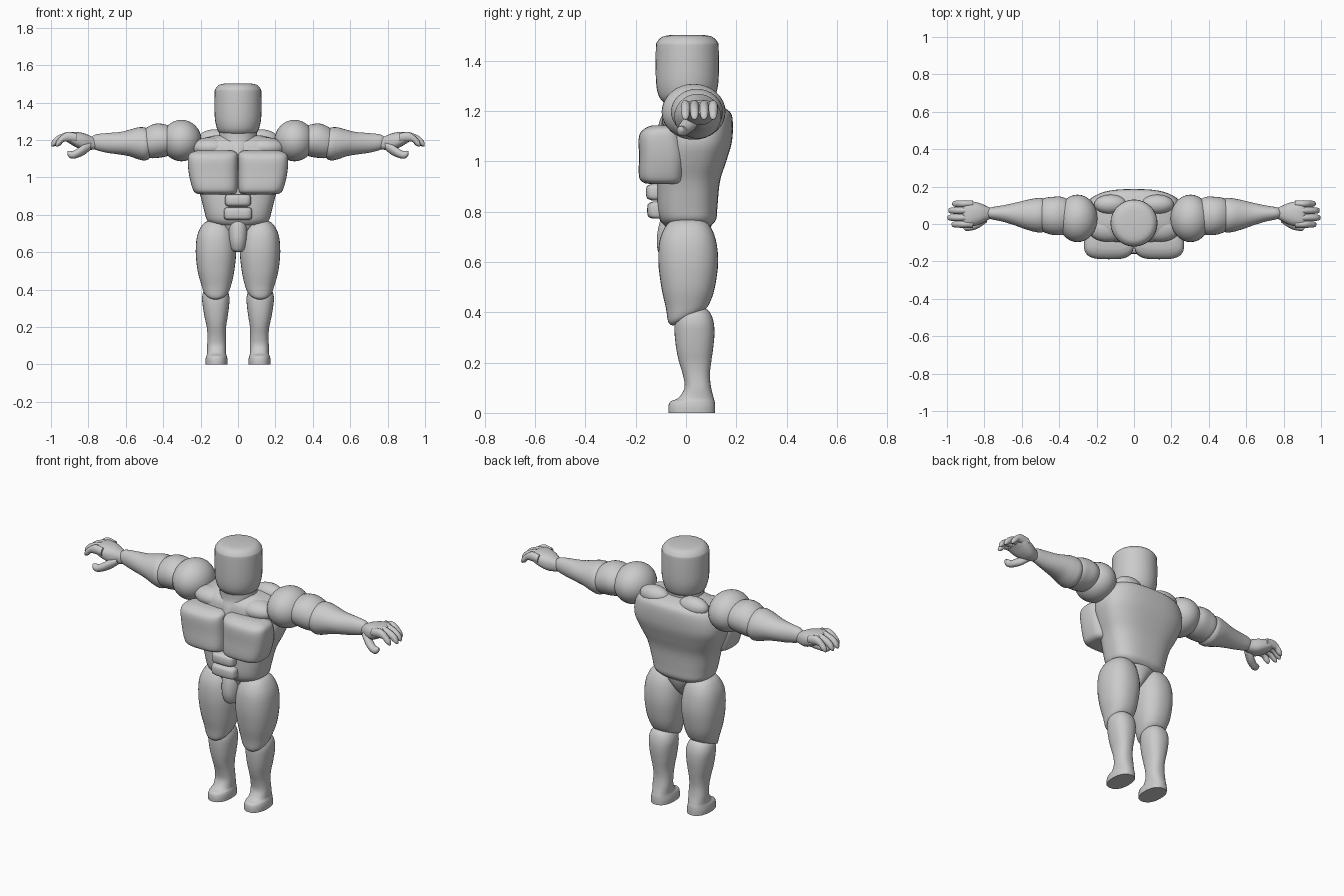
import bpy, bmesh, math
from mathutils import Vector

skin = bpy.data.materials.new("plain grey")
skin.diffuse_color = (0.6, 0.6, 0.6, 1)


def finish(name, bm, mirror):
    bmesh.ops.recalc_face_normals(bm, faces=bm.faces)
    me = bpy.data.meshes.new(name)
    bm.to_mesh(me)
    bm.free()
    me.materials.append(skin)
    ob = bpy.data.objects.new(name, me)
    bpy.context.collection.objects.link(ob)
    bpy.ops.object.select_all(action='DESELECT')
    ob.select_set(True)
    bpy.context.view_layer.objects.active = ob
    bpy.ops.object.shade_smooth_by_angle(angle=math.radians(50))
    if mirror:
        mod = ob.modifiers.new("mirror", 'MIRROR')
        mod.use_mirror_merge = False
    return ob


def spline(rows, steps):
    """Catmull-Rom interpolation through the section rows."""
    rows = [Vector(tuple(r) + (0,) * (6 - len(r))) for r in rows]
    out = []
    for i in range(len(rows) - 1):
        p0, p1, p2 = rows[max(i - 1, 0)], rows[i], rows[i + 1]
        p3 = rows[min(i + 2, len(rows) - 1)]
        for s in range(steps):
            t = s / steps
            out.append(0.5 * (2 * p1 + (p2 - p0) * t + (2 * p0 - 5 * p1 + 4 * p2 - p3) * t * t
                              + (3 * p1 - p0 - 3 * p2 + p3) * t ** 3))
    return out + [rows[-1]]


def loft(name, axis, rows, power=2.0, mirror=True, n=32, steps=4):
    """Rows are (position, a_min, a_max, b_min, b_max, tilt); a, b = x, y along z or y, z along x."""
    bm = bmesh.new()
    rings = []
    for t, a0, a1, b0, b1, tilt in spline(rows, steps):
        ring = []
        for k in range(n):
            ang = 2 * math.pi * k / n
            c, s = math.cos(ang), math.sin(ang)
            u = math.copysign(abs(c) ** (2 / power), c)
            v = math.copysign(abs(s) ** (2 / power), s)
            a = (a0 + a1) / 2 + u * (a1 - a0) / 2
            b = (b0 + b1) / 2 + v * (b1 - b0) / 2
            w = t + tilt * (b - (b0 + b1) / 2)
            ring.append(bm.verts.new((a, b, w) if axis == 'z' else (w, a, b)))
        rings.append(ring)
    for r, q in zip(rings, rings[1:]):
        for k in range(n):
            bm.faces.new((r[k], r[(k + 1) % n], q[(k + 1) % n], q[k]))
    bm.faces.new(rings[0])
    bm.faces.new(rings[-1])
    return finish(name, bm, mirror)


def ball(name, centre, radii, mirror=True):
    bm = bmesh.new()
    bmesh.ops.create_uvsphere(bm, u_segments=32, v_segments=16, radius=1)
    for v in bm.verts:
        v.co = Vector(centre) + Vector([v.co[i] * radii[i] for i in range(3)])
    return finish(name, bm, mirror)


# Head: a rounded cylinder, and a short neck
loft("head", 'z', [(1.225, -.07, .07, -.07, .08), (1.24, -.1, .1, -.095, .105),
                   (1.27, -.115, .115, -.112, .12), (1.33, -.125, .125, -.12, .13),
                   (1.45, -.125, .125, -.12, .13), (1.475, -.12, .12, -.115, .125),
                   (1.495, -.1, .1, -.095, .105), (1.502, -.07, .07, -.065, .075)], mirror=False)
loft("neck", 'z', [(1.10, -.05, .05, -.12, .08), (1.16, -.08, .08, -.105, .09),
                   (1.2, -.1, .1, -.09, .1), (1.26, -.1, .1, -.09, .1)], mirror=False)

# Torso with a broad back narrowing to the waist
loft("torso", 'z', [(.745, -.13, .13, -.085, .1), (.77, -.165, .165, -.105, .12),
                    (.82, -.18, .18, -.115, .125), (.92, -.207, .207, -.115, .135),
                    (1.0, -.243, .243, -.11, .16), (1.08, -.268, .268, -.105, .183),
                    (1.17, -.25, .25, -.095, .185), (1.205, -.2, .2, -.07, .165),
                    (1.225, -.12, .12, -.04, .11)], power=2.7, mirror=False, n=48)
ball("trapezius", (.125, .105, 1.205), (.088, .052, .052))
ball("collar_muscle", (.14, -.02, 1.16), (.11, .075, .055))

# Chest plates
loft("chest", 'z', [(.91, .03, .2, -.14, -.03), (.916, .012, .225, -.17, -.015),
                    (.94, .003, .243, -.187, -.005), (1.02, .002, .263, -.187, 0),
                    (1.1, .002, .268, -.187, -.015), (1.13, .005, .255, -.165, -.03),
                    (1.143, .03, .22, -.135, -.05)], power=3.2, n=40)

# Stomach muscles
for i, (low, high, front, half) in enumerate([(.845, .91, -.157, .068), (.772, .84, -.152, .074)]):
    loft("stomach_muscle_%d" % (i + 1), 'z',
         [(low, -half + .015, half - .015, front + .02, -.07),
          (low + .012, -half, half, front, -.06),
          (high - .012, -half, half, front, -.06),
          (high, -half + .015, half - .015, front + .02, -.07)], power=4, mirror=False)

# Hips: a wedge between the thighs and the front bulge
loft("hips", 'z', [(.63, -.02, .02, -.05, .03), (.67, -.045, .045, -.07, .07),
                   (.72, -.09, .09, -.085, .095), (.77, -.14, .14, -.095, .105)], mirror=False)
loft("groin", 'z', [(.602, -.015, .015, -.085, -.03), (.615, -.035, .035, -.1, -.02),
                    (.66, -.047, .047, -.115, 0), (.72, -.05, .05, -.113, 0),
                    (.775, -.045, .045, -.1, 0)], mirror=False)

# Thighs, longer at the front of the knee
loft("thigh", 'z', [(.365, .09, .15, -.05, .03, .45), (.385, .055, .18, -.07, .075, .35),
                    (.43, .035, .197, -.08, .097, .15), (.5, .02, .216, -.098, .115),
                    (.6, .01, .226, -.11, .128), (.69, .02, .218, -.104, .118),
                    (.75, .045, .188, -.075, .09), (.772, .08, .15, -.04, .05)], power=2.3)

# Calf and foot as one piece
loft("lower_leg", 'z', [(0, .056, .174, -.07, .116), (.025, .056, .174, -.07, .116),
                        (.045, .06, .17, -.062, .114), (.06, .064, .165, -.03, .11),
                        (.1, .063, .165, -.006, .1), (.15, .065, .163, -.012, .095),
                        (.2, .064, .167, -.027, .1), (.25, .056, .178, -.038, .107),
                        (.31, .048, .188, -.045, .113), (.36, .046, .192, -.045, .11),
                        (.4, .06, .18, -.035, .095), (.42, .09, .15, -.01, .07)], power=2.3)

# Shoulder, upper arm and forearm
ball("shoulder", (.302, .03, 1.197), (.107, .127, .111))
loft("upper_arm", 'x', [(.33, -.04, .12, 1.13, 1.26), (.385, -.058, .145, 1.112, 1.282),
                        (.435, -.058, .145, 1.104, 1.288), (.48, -.045, .138, 1.105, 1.272),
                        (.52, -.02, .11, 1.13, 1.24)])
loft("forearm", 'x', [(.45, -.02, .11, 1.12, 1.24), (.49, -.045, .138, 1.092, 1.264),
                      (.53, -.042, .137, 1.096, 1.268), (.58, -.028, .127, 1.113, 1.255),
                      (.63, -.01, .115, 1.122, 1.243), (.7, .012, .1, 1.132, 1.237),
                      (.76, .025, .09, 1.147, 1.23), (.785, .035, .08, 1.16, 1.215)])

# Hand: palm, four curled fingers and a thumb
loft("palm", 'x', [(.75, .035, .08, 1.155, 1.205), (.78, .022, .092, 1.148, 1.218),
                   (.82, .0, .11, 1.145, 1.235), (.86, -.012, .12, 1.158, 1.243),
                   (.895, -.015, .123, 1.178, 1.243), (.915, -.005, .113, 1.19, 1.235)], power=2.4)
for i, (y, tip) in enumerate([(-.002, .975), (.034, .998), (.072, .993), (.108, .972)]):
    end = tip - .998
    loft("finger_%d" % (i + 1), 'x',
         [(.86, y - .018, y + .018, 1.19, 1.235), (.905, y - .019, y + .019, 1.192, 1.243),
          (.945 + end / 2, y - .018, y + .018, 1.19, 1.232),
          (.975 + end, y - .017, y + .017, 1.172, 1.216),
          (.992 + end, y - .013, y + .013, 1.165, 1.197),
          (.998 + end, y - .005, y + .005, 1.168, 1.18)], n=16)
loft("thumb", 'x', [(.785, .01, .06, 1.15, 1.19), (.82, -.015, .045, 1.122, 1.18),
                    (.85, -.03, .025, 1.108, 1.16), (.88, -.036, .008, 1.1, 1.142),
                    (.9, -.036, .0, 1.105, 1.142), (.912, -.026, -.01, 1.12, 1.14)], n=16)
